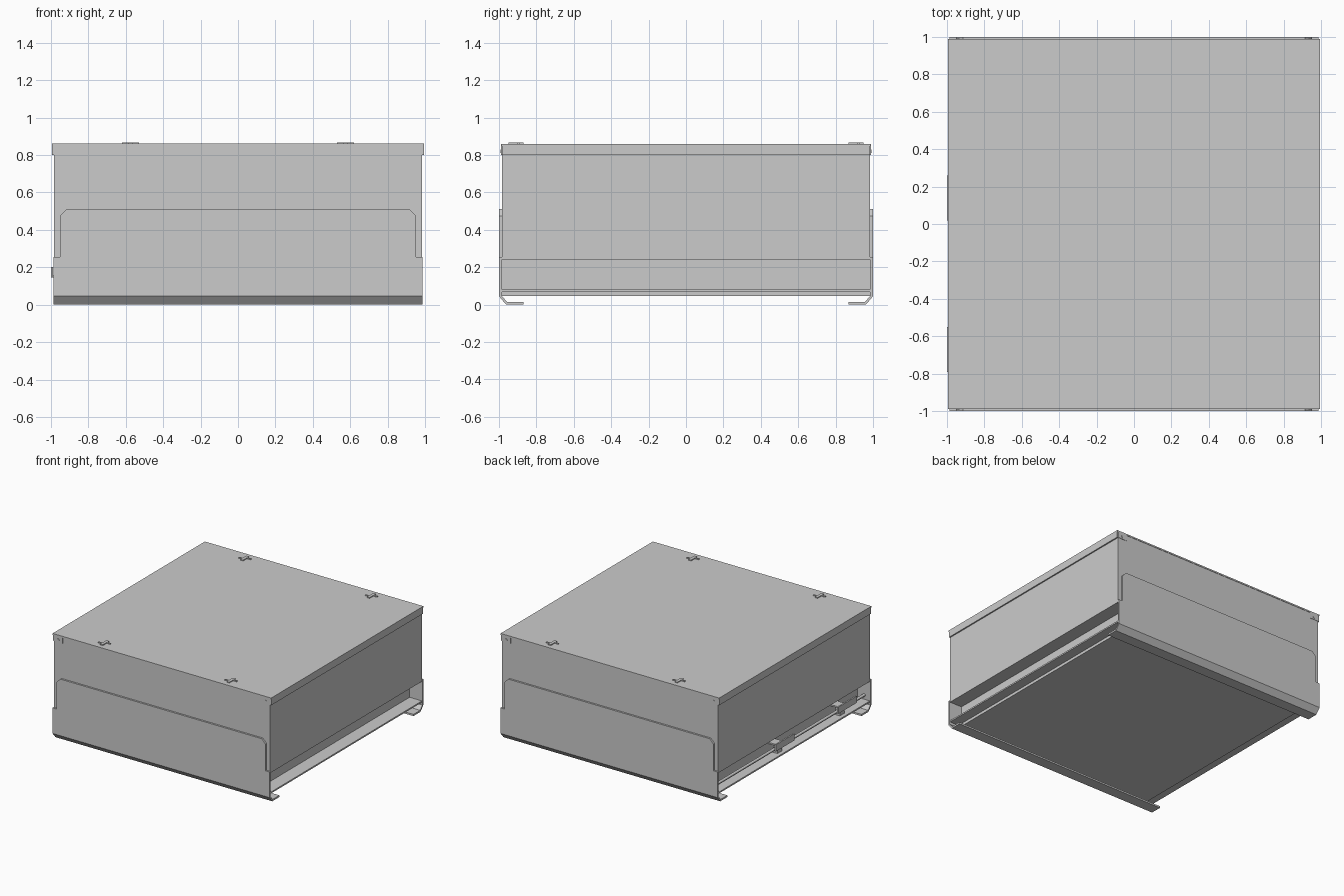
import bpy, bmesh, math
from mathutils import Vector

if "Cube" in bpy.data.objects:
    bpy.data.objects.remove(bpy.data.objects["Cube"])


def make(name, bm):
    bmesh.ops.recalc_face_normals(bm, faces=bm.faces)
    me = bpy.data.meshes.new(name)
    bm.to_mesh(me)
    bm.free()
    ob = bpy.data.objects.new(name, me)
    bpy.context.collection.objects.link(ob)
    return ob


def box(name, x0, x1, y0, y1, z0, z1):
    return prism(name, [(x0, y0, z0), (x1, y0, z0), (x1, y1, z0), (x0, y1, z0)], (0, 0, z1 - z0))


def prism(name, pts, offset):
    bm = bmesh.new()
    face = bm.faces.new([bm.verts.new(p) for p in pts])
    ext = bmesh.ops.extrude_face_region(bm, geom=[face])
    verts = [g for g in ext["geom"] if isinstance(g, bmesh.types.BMVert)]
    bmesh.ops.translate(bm, vec=Vector(offset), verts=verts)
    # keep the starting cap so the solid is closed
    if not face.is_valid:
        bm.faces.new([v for v in bm.verts if v not in verts])
    return make(name, bm)


def cylinder(name, center, radius, length, axis, sides=16):
    bpy.ops.mesh.primitive_cylinder_add(vertices=sides, radius=radius, depth=length, location=center)
    ob = bpy.context.object
    ob.name = name
    if axis == "Y":
        ob.rotation_euler.x = math.pi / 2
    bpy.ops.object.shade_smooth_by_angle()
    return ob


# main cabinet and the narrower section below its side walls
box("cabinet_body", -0.982, 0.982, -0.985, 0.985, 0.24, 0.85)
box("recessed_section", -0.87, 0.87, -0.985, 0.985, 0.078, 0.24)

# base: thin side flanges over a shallow pan
box("base_flange", -0.982, 0.982, -0.985, 0.985, 0.068, 0.08)
box("base_pan", -0.9, 0.9, -0.985, 0.985, 0.045, 0.068)

# lid with side skirts
box("lid_panel", -0.993, 0.993, -0.988, 0.988, 0.848, 0.86)
for s, side in ((-1, "left"), (1, "right")):
    a, b = sorted((s * 0.98, s * 0.993))
    box(side + "_lid_skirt", a, b, -0.985, 0.985, 0.80, 0.85)

half = [(0.985, 0.045), (0.985, 0.255), (0.95, 0.255), (0.95, 0.475), (0.915, 0.51)]
outline = half + [(-x, z) for x, z in reversed(half)]
bend = [(1.0, 0.045), (0.962, 0.0), (0.87, 0.0), (0.87, 0.014), (0.957, 0.014), (0.985, 0.047)]
for s, side in ((-1, "front"), (1, "back")):
    # outer plate with stepped and chamfered top corners
    prism(side + "_plate", [(x, s * 0.985, z) for x, z in outline], (0, s * 0.015, 0))
    # bent lower edge forming the foot
    prism(side + "_foot", [(-0.985, s * y, z) for y, z in bend], (1.97, 0, 0))
    for x in (-0.942, 0.942):
        cylinder(side + "_screw", (x, s * 0.986, 0.82), 0.01, 0.01, "Y")
        # corner tab behind the screw
        box(side + "_corner_tab", x - 0.04, x + 0.04, s * 0.985 - 0.003, s * 0.985 + 0.003, 0.80, 0.86)

# raised clip marks on the lid: offset strips joined by a bar
for x in (-0.575, 0.575):
    for y in (-0.91, 0.91):
        box("lid_clip_bar", x - 0.012, x + 0.012, y - 0.04, y + 0.04, 0.858, 0.867)
        box("lid_clip_front_strip", x - 0.045, x + 0.012, y - 0.02, y - 0.008, 0.858, 0.867)
        box("lid_clip_back_strip", x - 0.012, x + 0.045, y + 0.008, y + 0.02, 0.858, 0.867)

# latch rod and two levers in the left recess
cylinder("latch_rod", (-0.93, 0, 0.115), 0.012, 1.97, "Y", 12)
for y in (0.14, -0.67):
    box("latch_lever", -1.0, -0.988, y - 0.12, y + 0.12, 0.145, 0.2)
    box("latch_lever_arm", -0.99, -0.87, y - 0.04, y + 0.04, 0.145, 0.157)
    box("latch_rod_clip", -0.95, -0.91, y - 0.03, y + 0.03, 0.078, 0.15)
